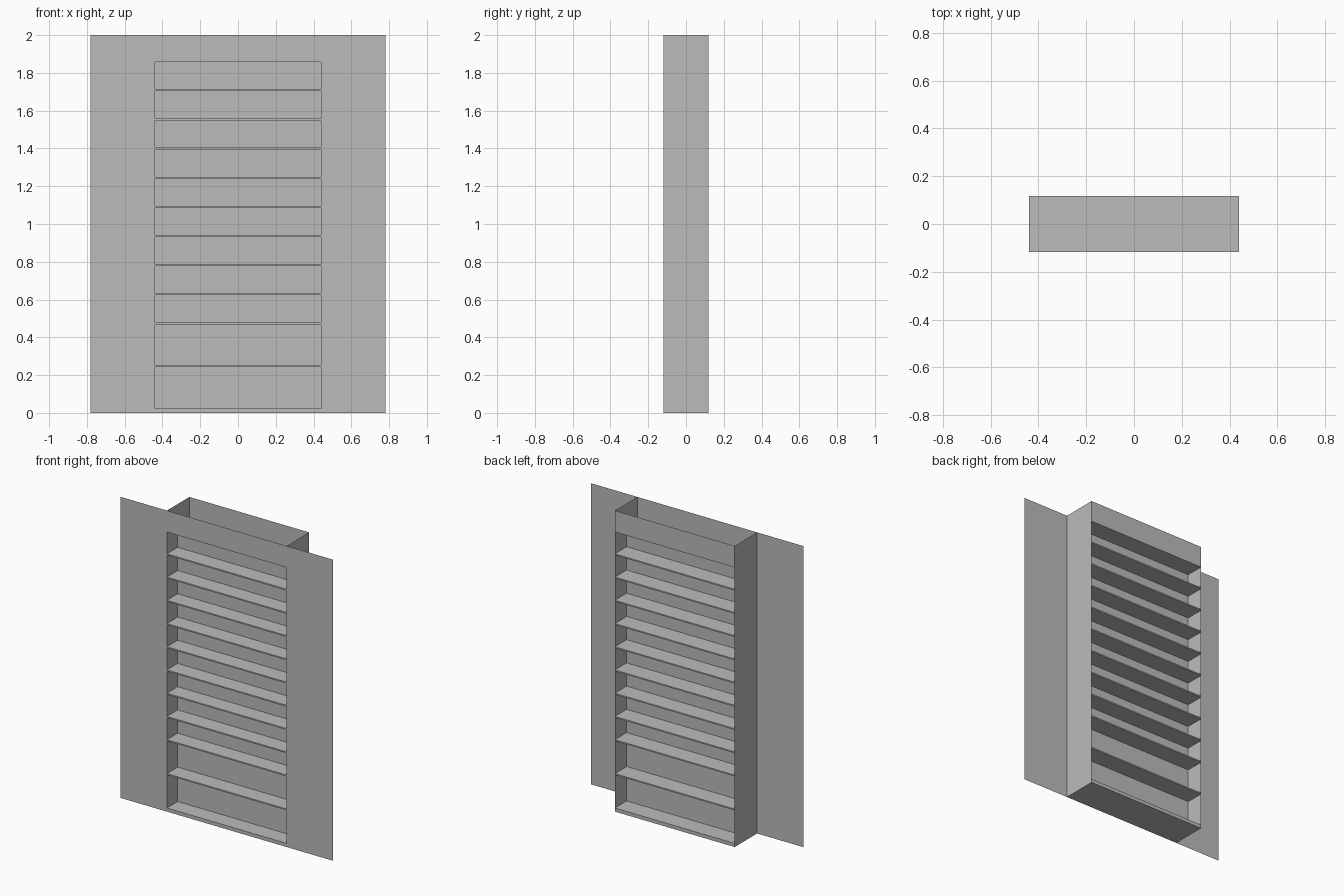
import bpy, bmesh

if "Cube" in bpy.data.objects:
    bpy.data.objects.remove(bpy.data.objects["Cube"])

GREY = (0.5, 0.5, 0.5, 1)
mat = bpy.data.materials.new("plain grey")
mat.use_nodes = True
mat.diffuse_color = GREY
mat.node_tree.nodes["Principled BSDF"].inputs["Base Color"].default_value = GREY

HALF_W, DEPTH, TOP = 0.44, 0.118, 2.0
OPEN_TOP, OPEN_BOTTOM, THICK = 1.857, 0.024, 0.009


def finish(name, bm):
    mesh = bpy.data.meshes.new(name)
    bm.to_mesh(mesh)
    bm.free()
    mesh.materials.append(mat)
    obj = bpy.data.objects.new(name, mesh)
    bpy.context.collection.objects.link(obj)
    return obj


def box(name, x, y, z):
    """Box from (low, high) ranges."""
    bm = bmesh.new()
    bmesh.ops.create_cube(bm, size=1)
    for v in bm.verts:
        v.co = [r[0] if c < 0 else r[1] for c, r in zip(v.co, (x, y, z))]
    return finish(name, bm)


def sheet(name, corners):
    bm = bmesh.new()
    bm.faces.new([bm.verts.new(c) for c in corners])
    return finish(name, bm)


def upright(name, y, z0, z1):
    w = HALF_W
    return sheet(name, [(-w, y, z0), (w, y, z0), (w, y, z1), (-w, y, z1)])


# Side wings: a flat sheet with three recessed panels, mirrored
xs = [HALF_W, 0.518, 0.713, 0.78]
zs = [0, 0.07, 0.655, 0.73, 1.28, 1.355, 1.94, TOP]
bm = bmesh.new()
grid = [[bm.verts.new((x, -DEPTH, z)) for x in xs] for z in zs]
panels = []
for j in range(len(zs) - 1):
    for i in range(len(xs) - 1):
        face = bm.faces.new((grid[j][i], grid[j][i + 1], grid[j + 1][i + 1], grid[j + 1][i]))
        if i == 1 and j % 2 == 1:
            panels.append(face)
bmesh.ops.inset_individual(bm, faces=panels, thickness=0.006, depth=-0.005)
frame = [f for f in bm.faces if f.normal.y < -0.99 and f not in panels]
bmesh.ops.dissolve_limit(bm, angle_limit=0.01, verts=[], edges=list({e for f in frame for e in f.edges}))
wing = finish("side_wings", bm)
wing.modifiers.new("mirror", "MIRROR").use_axis[0] = True

# Open-topped case
for side, s in (("left", 1), ("right", -1)):
    x = s * HALF_W
    sheet(side + "_case_wall", [(x, -DEPTH, 0), (x, DEPTH, 0), (x, DEPTH, TOP), (x, -DEPTH, TOP)])
upright("front_top_rail", -DEPTH, OPEN_TOP, TOP)
upright("back_top_rail", DEPTH, OPEN_TOP, TOP)
upright("middle_panel", -0.005, OPEN_BOTTOM, OPEN_TOP)
w, d = HALF_W, DEPTH
sheet("case_ceiling", [(-w, -d, OPEN_TOP), (w, -d, OPEN_TOP), (w, d, OPEN_TOP), (-w, d, OPEN_TOP)])
box("case_base", (-w, w), (-d, d), (0, OPEN_BOTTOM))

# Shelves, evenly spaced with two taller bays at the bottom
heights = [1.708 - 0.1543 * i for i in range(9)] + [0.248]
for n, z in enumerate(heights, 1):
    box(f"shelf_{n}", (-w, w), (-d, d), (z - THICK / 2, z + THICK / 2))
